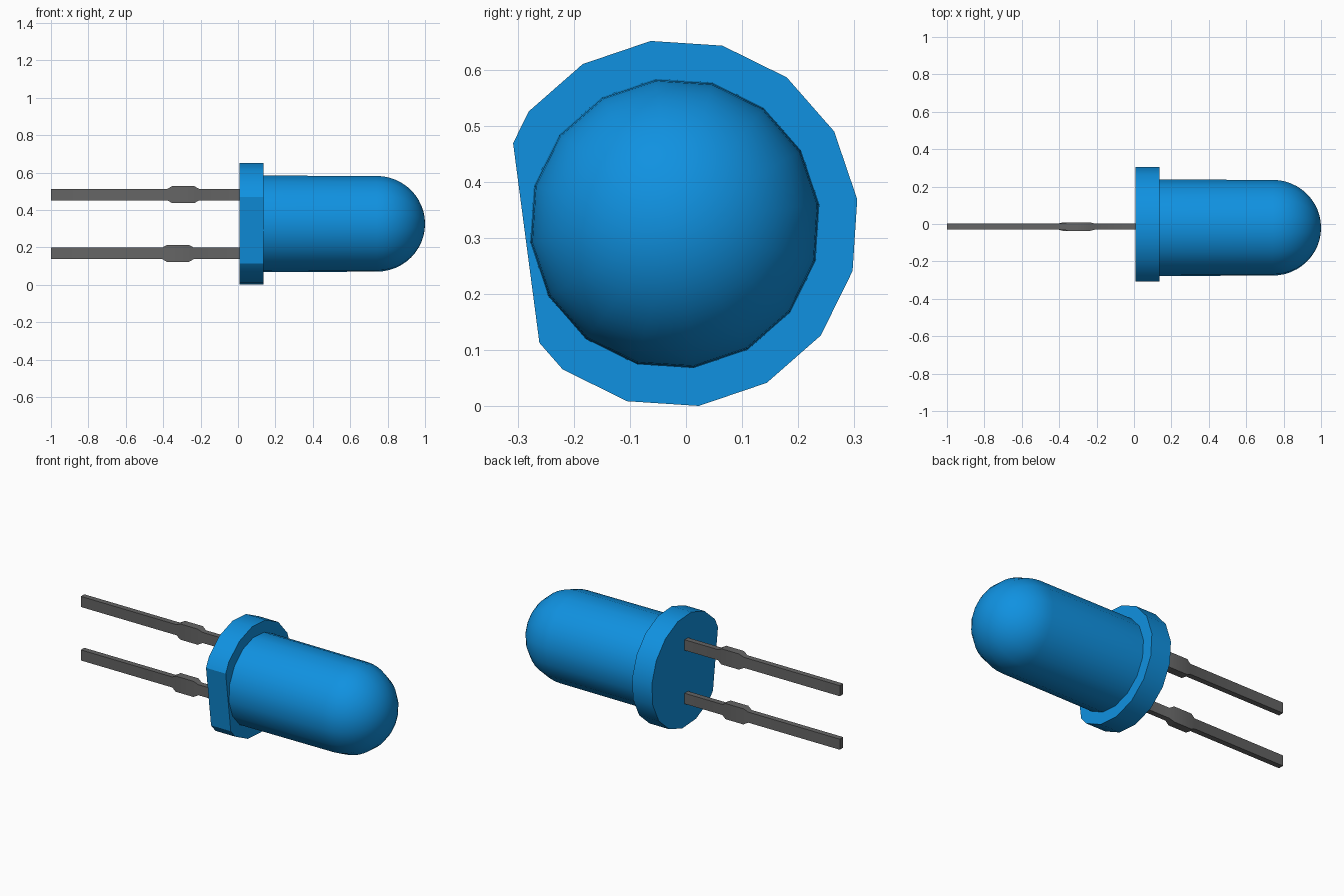
import bpy, bmesh, math
from mathutils import Vector

if "Cube" in bpy.data.objects:
    bpy.data.objects.remove(bpy.data.objects["Cube"])

CY, CZ = -0.02, 0.326            # axis of the bulb, running along x
TURN = math.radians(7.5)         # roll of the 16-sided rings
SIDES = 16


def material(name, color):
    m = bpy.data.materials.new(name)
    m.diffuse_color = (*color, 1)
    m.use_nodes = True
    m.node_tree.nodes["Principled BSDF"].inputs["Base Color"].default_value = m.diffuse_color
    return m


blue = material("blue_plastic", (0.005, 0.285, 0.75))
grey = material("grey_metal", (0.13, 0.13, 0.13))


def loft(rings):
    """Skin a list of equal-length rings and cap both ends."""
    bm = bmesh.new()
    loops = [[bm.verts.new(p) for p in r] for r in rings]
    for a, b in zip(loops, loops[1:]):
        for i in range(len(a)):
            j = (i + 1) % len(a)
            bm.faces.new((a[i], a[j], b[j], b[i]))
    bm.faces.new(loops[0])
    bm.faces.new(loops[-1])
    return bm


def finish(bm, name, mat):
    bmesh.ops.recalc_face_normals(bm, faces=bm.faces[:])
    mesh = bpy.data.meshes.new(name)
    bm.to_mesh(mesh)
    bm.free()
    mesh.materials.append(mat)
    ob = bpy.data.objects.new(name, mesh)
    bpy.context.collection.objects.link(ob)
    bpy.ops.object.select_all(action='DESELECT')
    ob.select_set(True)
    bpy.context.view_layer.objects.active = ob
    bpy.ops.object.shade_smooth_by_angle(angle=math.radians(30))


def ring(x, r):
    return [(x, CY + r * math.cos(TURN + i * math.tau / SIDES),
             CZ + r * math.sin(TURN + i * math.tau / SIDES)) for i in range(SIDES)]


# Bulb: cylinder with a hemispherical end
R, X0 = 0.258, 0.742
steps = 12
rings = [ring(0.12, 0.26)]
rings += [ring(X0 + R * math.sin(t), R * math.cos(t))
          for t in (k * math.pi / 2 / steps for k in range(steps))]
rings.append(ring(X0 + R, 0.0005))
bulb = loft(rings)
bmesh.ops.remove_doubles(bulb, verts=bulb.verts[:], dist=0.001)
finish(bulb, "bulb", blue)

# Flange: disc with one flat side
flange = loft([ring(0.008, 0.328), ring(0.136, 0.328)])
a = math.pi + TURN
n = Vector((0, math.cos(a), math.sin(a)))
cut = bmesh.ops.bisect_plane(flange, geom=flange.verts[:] + flange.edges[:] + flange.faces[:],
                             plane_co=Vector((0, CY, CZ)) + n * 0.267,
                             plane_no=n, clear_outer=True)
bmesh.ops.holes_fill(flange, edges=[e for e in flange.edges if e.is_boundary], sides=0)
finish(flange, "flange", blue)


# Leads: flat wires, each with a thicker stop
def lead(name, z, mid):
    y, thin, thick = -0.014, (0.016, 0.031), (0.023, 0.046)
    stations = [(-1.0, thin), (mid - 0.084, thin), (mid - 0.058, thick),
                (mid + 0.058, thick), (mid + 0.084, thin), (0.03, thin)]
    rings = [[(x, y + sy * hy, z + sz * hz)
              for sy, sz in ((-1, -1), (1, -1), (1, 1), (-1, 1))]
             for x, (hy, hz) in stations]
    finish(loft(rings), name, grey)


lead("upper_lead", 0.482, -0.293)
lead("lower_lead", 0.168, -0.321)
